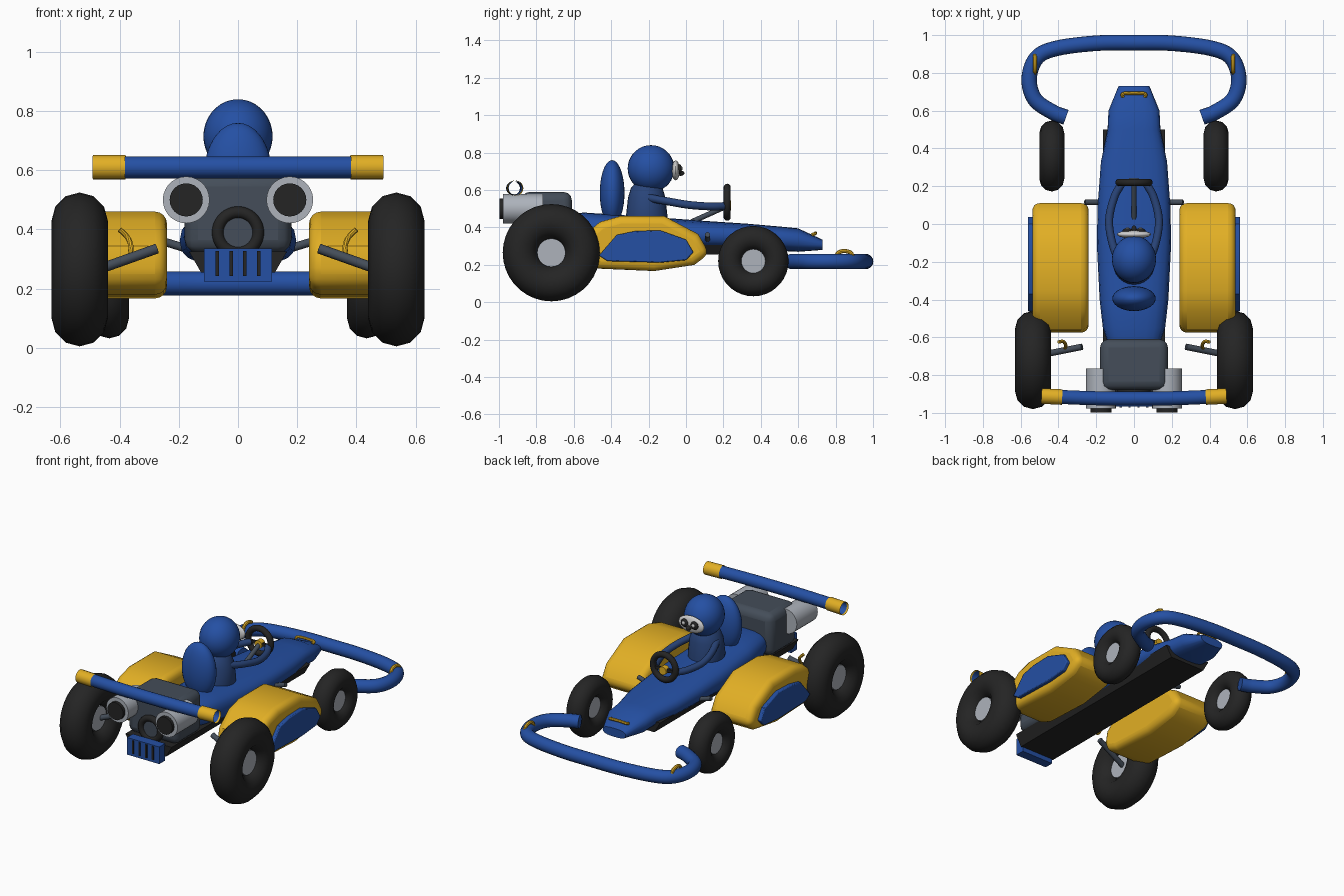
import bpy, bmesh, math
from mathutils import Vector, Matrix

if "Cube" in bpy.data.objects:
    bpy.data.objects.remove(bpy.data.objects["Cube"])

def mat(name, c):
    m = bpy.data.materials.new(name)
    m.diffuse_color = (*c, 1)
    m.use_nodes = True
    m.node_tree.nodes["Principled BSDF"].inputs["Base Color"].default_value = m.diffuse_color
    return m

BLUE = mat("blue", (0.018, 0.08, 0.37))
SUIT = mat("suit_blue", (0.022, 0.058, 0.19))
YELLOW = mat("yellow", (0.76, 0.43, 0.018))
BLACK = mat("rubber_black", (0.018, 0.018, 0.018))
GREY = mat("engine_grey", (0.058, 0.075, 0.10))
SILVER = mat("silver", (0.42, 0.45, 0.50))
WHITE = mat("visor_white", (0.62, 0.62, 0.62))

def finish(bm, name, m, bevel=0, segs=3, angle=35):
    bmesh.ops.recalc_face_normals(bm, faces=bm.faces)
    me = bpy.data.meshes.new(name)
    bm.to_mesh(me)
    bm.free()
    ob = bpy.data.objects.new(name, me)
    bpy.context.collection.objects.link(ob)
    me.materials.append(m)
    if bevel:
        b = ob.modifiers.new("bevel", 'BEVEL')
        b.width, b.segments, b.limit_method = bevel, segs, 'ANGLE'
        b.angle_limit = math.radians(40)
    bpy.context.view_layer.objects.active = ob
    ob.select_set(True)
    bpy.ops.object.shade_smooth_by_angle(angle=math.radians(angle))
    ob.select_set(False)
    return ob

def loft(name, rings, m, closed=False, caps=True, **kw):
    bm = bmesh.new()
    vs = [[bm.verts.new(p) for p in r] for r in rings]
    n = len(rings[0])
    for i in range(len(vs) if closed else len(vs) - 1):
        a, b = vs[i], vs[(i + 1) % len(vs)]
        for j in range(n):
            bm.faces.new((a[j], a[(j + 1) % n], b[(j + 1) % n], b[j]))
    if caps and not closed:
        bm.faces.new(vs[0])
        bm.faces.new(vs[-1])
    return finish(bm, name, m, **kw)

def box(name, c, s, m, **kw):
    bm = bmesh.new()
    bmesh.ops.create_cube(bm, size=1, matrix=Matrix.Translation(c) @ Matrix.Diagonal((*s, 1)))
    return finish(bm, name, m, **kw)

def ball(name, c, s, m):
    bm = bmesh.new()
    bmesh.ops.create_uvsphere(bm, u_segments=28, v_segments=18, radius=1,
                              matrix=Matrix.Translation(c) @ Matrix.Diagonal((*s, 1)))
    return finish(bm, name, m)

def smooth_path(pts, steps=6):
    """Catmull-Rom through the given points."""
    p = [Vector(q) for q in pts]
    p = [2 * p[0] - p[1]] + p + [2 * p[-1] - p[-2]]
    out = []
    for i in range(1, len(p) - 2):
        a, b, c, d = p[i - 1:i + 3]
        for k in range(steps):
            t = k / steps
            out.append(0.5 * (2*b + (c - a)*t + (2*a - 5*b + 4*c - d)*t*t + (3*b - a - 3*c + d)*t**3))
    return out + [p[-2]]

def tube(name, pts, r, m, n=16, caps=True):
    pts = smooth_path(pts) if len(pts) > 2 else [Vector(q) for q in pts]
    rings = []
    for i, p in enumerate(pts):
        t = (pts[min(i + 1, len(pts) - 1)] - pts[max(i - 1, 0)]).normalized()
        ref = Vector((0, 0, 1)) if abs(t.z) < 0.9 else Vector((1, 0, 0))
        u = t.cross(ref).normalized()
        v = u.cross(t)
        rings.append([p + r * (u * math.cos(a) + v * math.sin(a))
                      for a in (2 * math.pi * k / n for k in range(n))])
    return loft(name, rings, m, caps=caps)

def torus(name, c, R, r, m, axis='X', width=None, n=36, k=12):
    w = width or r
    rings = []
    for i in range(n):
        a = 2 * math.pi * i / n
        ring = []
        for j in range(k):
            b = 2 * math.pi * j / k
            d, h = R + r * math.cos(b), w * math.sin(b)
            q = (h, d * math.cos(a), d * math.sin(a)) if axis == 'X' else (d * math.cos(a), h, d * math.sin(a))
            ring.append(Vector(c) + Vector(q))
        rings.append(ring)
    return loft(name, rings, m, closed=True)

def side_prism(name, x0, x1, prof, m, **kw):
    return loft(name, [[(x, y, z) for y, z in prof] for x in (x0, x1)], m, **kw)

# Hull: rounded sections along the length (y, half width, top, bottom)
hull = [(-0.64, .135, .46, .32), (-0.55, .165, .48, .30), (-0.4, .182, .47, .28), (-0.1, .197, .45, .275),
        (0.1, .192, .435, .285), (0.33, .175, .42, .285), (0.5, .14, .405, .275),
        (0.6, .135, .395, .27), (0.73, .082, .335, .28)]
def section(y, w, top, bot, n=20):
    se = lambda v: math.copysign(abs(v) ** 0.75, v)
    return [(w * se(math.cos(a)), y, (top + bot) / 2 + (top - bot) / 2 * se(math.sin(a)))
            for a in (2 * math.pi * i / n for i in range(n))]
loft("hull", [section(*s) for s in hull], BLUE)
# Floor tray with sloping sides
loft("floor_tray", [[(-.165, y, .325), (.165, y, .325), (.125, y, .255), (-.125, y, .255)]
                    for y in (-.91, .5)], BLACK)
# Nose badge bar
tube("nose_trim", [(-.06, .672, .36), (-.057, .69, .367), (0, .692, .37), (.057, .69, .367), (.06, .672, .36)],
     .009, YELLOW, 8)

# Engine, intake ring and rear grille
box("engine_block", (0, -.745, .455), (.36, .27, .27), GREY, bevel=.045)
torus("intake_ring", (0, -.885, .39), .068, .02, BLACK, 'Y')
tube("intake_face", [(0, -.86, .39), (0, -.89, .39)], .055, GREY, 24)
box("rear_grille", (0, -.935, .28), (.23, .06, .11), BLUE)
for i in range(4):
    box("grille_slot", (-.0705 + .047 * i, -.967, .285), (.012, .008, .085), BLACK)

# Rear bar with open sleeve ends
bar = lambda x: (x, -.925 + .06 * x * x, .61)
tube("rear_bar", [bar(x) for x in (-.48, -.24, 0, .24, .48)], .037, BLUE, 20, caps=False)

# Seat back
ball("seat_back", (0, -.395, .585), (.115, .066, .175), BLUE)
# Driver
ball("helmet", (0, -.187, .715), (.117, .125, .125), BLUE)
loft("torso", [[(w * math.cos(a), -.21 + d * math.sin(a), z) for a in (math.pi * k / 12 for k in range(24))]
               for z, w, d in ((.42, .105, .115), (.47, .11, .11), (.56, .10, .10), (.61, .075, .085), (.64, .05, .06))], SUIT)
ball("visor", (0, -.055, .705), (.09, .022, .053), WHITE)
ball("visor_nose", (0, -.03, .69), (.014, .022, .014), BLACK)

# Steering
torus("steering_wheel", (0, .22, .535), .08, .019, BLACK, 'Y')
tube("steering_column", [(0, .22, .515), (0, .03, .43)], .014, GREY, 12)
tube("steering_hub", [(0, .205, .517), (0, .24, .517)], .026, YELLOW, 16)
box("steering_spoke", (0, .22, .52), (.15, .014, .018), BLACK)

# Front bumper loop
half = [(-.36, .565, .218), (-.43, .592, .218), (-.525, .66, .218), (-.555, .77, .218),
        (-.515, .88, .218), (-.41, .93, .218), (-.2, .957, .218)]
tube("front_bumper", half + [(0, .96, .218)] + [(-x, y, z) for x, y, z in reversed(half)], .041, BLUE, 18)

pod = [(-.575, .27), (-.56, .345), (-.46, .43), (-.355, .46), (-.115, .46), (.065, .365),
       (.125, .26), (.045, .2), (-.17, .167), (-.47, .18), (-.56, .21)]
panel = [(-.465, .25), (-.37, .36), (-.275, .38), (-.14, .385), (0, .335), (.04, .267),
         (0, .225), (-.14, .212), (-.42, .22)]

# Paired parts
for s, side in ((-1, "left"), (1, "right")):
    side_prism("side_pod_" + side, s * .24, s * .538, pod, YELLOW, bevel=.04, segs=4)
    side_prism("pod_panel_" + side, s * .52, s * .562, panel, BLUE, bevel=.006, segs=2)
    for end, x, y, z, R, r, w, hub in (("rear", .535, -.72, .265, .165, .095, .095, .076),
                                       ("front", .435, .36, .22, .122, .066, .066, .064)):
        torus(f"{end}_tyre_{side}", (s * x, y, z), R, r, BLACK, 'X', w)
        tube(f"{end}_hub_{side}", [(s * (x - w * .5), y, z), (s * (x + w * .5), y, z)], hub, SILVER, 24)
    # Rods, hooks and bumper clips
    tube("rear_rod_" + side, [(s * .275, -.65, .335), (s * .5, -.695, .255)], .017, GREY, 12)
    tube("front_rod_" + side, [(s * .14, .115, .325), (s * .26, .115, .362)], .014, GREY, 12)
    tube("rear_hook_" + side, [(s * .4, -.625, .4), (s * .375, -.622, .375), (s * .362, -.64, .345),
                               (s * .365, -.66, .31)], .009, YELLOW, 8)
    tube("bumper_clip_" + side, [(s * .525, .8, .24), (s * .525, .815, .265), (s * .525, .845, .274),
                                 (s * .525, .88, .265), (s * .525, .895, .24)], .011, YELLOW, 8)
    # Exhausts
    tube("exhaust_" + side, [(s * .175, -.978, .5), (s * .175, -.765, .5)], .079, SILVER, 28)
    tube("exhaust_mouth_" + side, [(s * .175, -.998, .5), (s * .175, -.95, .5)], .056, BLACK, 24)
    # Rear bar sleeves
    tube("bar_sleeve_" + side, [bar(s * x) for x in (.38, .435, .49)], .041, YELLOW, 20, caps=False)
    # Arms and goggles
    tube("arm_" + side, [(s * .075, -.21, .56), (s * .115, -.1, .54), (s * .132, .02, .52),
                         (s * .105, .14, .512), (s * .065, .215, .515)], .021, SUIT, 12)
    ball("eye_" + side, (s * .035, -.036, .712), (.026, .014, .026), BLACK)
    ball("eye_glint_" + side, (s * .035, -.024, .716), (.011, .006, .011), WHITE)
